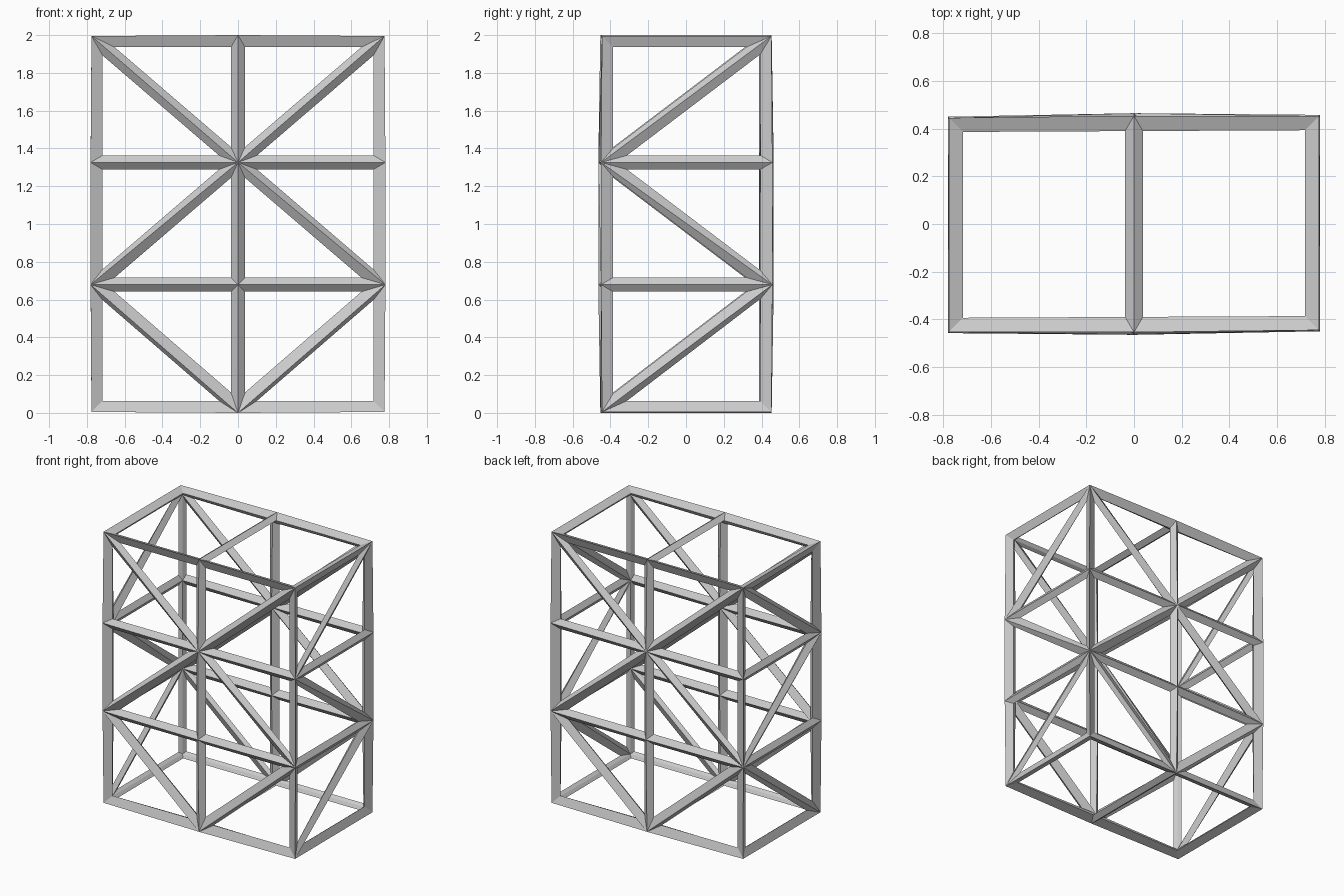
import bpy
import bmesh

if "Cube" in bpy.data.objects:
    bpy.data.objects.remove(bpy.data.objects["Cube"])

# Grid lines of the truss box
XS = (-0.754, 0.0, 0.754)
YS = (-0.427, 0.427)
ZS = (0.0265, 0.679, 1.326, 1.9735)
SKEW = 0.005      # slight skew seen from above
BAR = 0.075       # bar thickness

bm = bmesh.new()
cache = {}


def vert(x, y, z):
    key = (x, y, z)
    if key not in cache:
        cache[key] = bm.verts.new((x, y + SKEW * x, z))
    return cache[key]


def panel(a, b, c, d, split):
    """Quad a-b-c-d cut along a-c or b-d, or left whole."""
    if split == "ac":
        bm.faces.new((a, b, c))
        bm.faces.new((a, c, d))
    elif split == "bd":
        bm.faces.new((a, b, d))
        bm.faces.new((b, c, d))
    else:
        bm.faces.new((a, b, c, d))


for k in range(3):
    z0, z1 = ZS[k], ZS[k + 1]
    # front and back panels: braces mirrored about x = 0
    for y in YS:
        for i in range(2):
            x0, x1 = XS[i], XS[i + 1]
            falling = (i == 0) != (k == 1)
            panel(vert(x0, y, z0), vert(x1, y, z0), vert(x1, y, z1),
                  vert(x0, y, z1), "bd" if falling else "ac")
    # side panels: zigzag braces
    for x in (XS[0], XS[2]):
        panel(vert(x, YS[0], z0), vert(x, YS[1], z0), vert(x, YS[1], z1),
              vert(x, YS[0], z1), "bd" if k == 1 else "ac")

# open top and bottom panels with one cross bar
for z in (ZS[0], ZS[3]):
    for i in range(2):
        panel(vert(XS[i], YS[0], z), vert(XS[i + 1], YS[0], z),
              vert(XS[i + 1], YS[1], z), vert(XS[i], YS[1], z), None)

bmesh.ops.recalc_face_normals(bm, faces=bm.faces[:])
mesh = bpy.data.meshes.new("truss_frame")
bm.to_mesh(mesh)
bm.free()
frame = bpy.data.objects.new("truss_frame", mesh)
bpy.context.collection.objects.link(frame)

# turn every edge into a bar
wire = frame.modifiers.new("bars", 'WIREFRAME')
wire.thickness = BAR
wire.offset = 0.0
wire.use_even_offset = True
wire.use_relative_offset = False
wire.use_replace = True
bpy.context.view_layer.objects.active = frame
frame.select_set(True)
bpy.ops.object.modifier_apply(modifier=wire.name)
